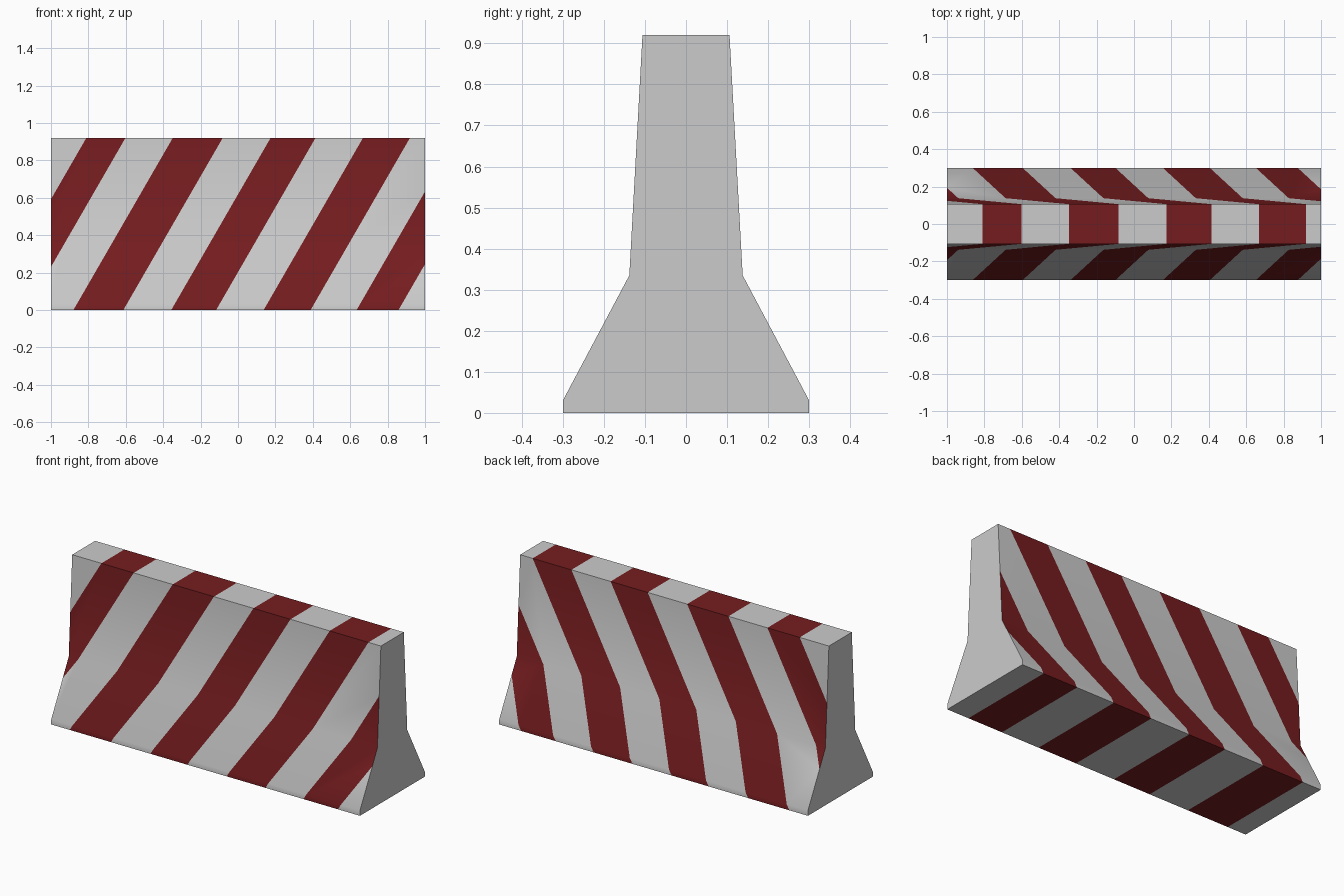
import bpy, bmesh, math
from mathutils import Vector

if "Cube" in bpy.data.objects:
    bpy.data.objects.remove(bpy.data.objects["Cube"])

SLOPE = math.tan(math.radians(30))   # sideways lean of the stripes per unit height
# stripe limits along x at ground level
STRIPES = [(-1.342, -1.133), (-0.88, -0.613), (-0.357, -0.117),
           (0.137, 0.388), (0.634, 0.858)]

# half cross-section of the barrier (y, z), mirrored to make the full outline
half = [(0.30, 0), (0.30, 0.03), (0.138, 0.335), (0.106, 0.92)]
outline = half + [(-y, z) for y, z in reversed(half)]

# barrier body: extrude the outline along x
bm = bmesh.new()
end = bm.faces.new([bm.verts.new((-1, y, z)) for y, z in outline])
ext = bmesh.ops.extrude_face_region(bm, geom=[end], use_keep_orig=True)
verts = [g for g in ext["geom"] if isinstance(g, bmesh.types.BMVert)]
bmesh.ops.translate(bm, verts=verts, vec=(2, 0, 0))

# cut the stripe borders with slanted planes
for pair in STRIPES:
    for x in pair:
        bmesh.ops.bisect_plane(bm, geom=bm.verts[:] + bm.edges[:] + bm.faces[:],
                               plane_co=(x, 0, 0),
                               plane_no=Vector((1, 0, -SLOPE)).normalized())
bmesh.ops.recalc_face_normals(bm, faces=bm.faces[:])

# paint the stripes, leaving the two ends plain
for f in bm.faces:
    c = f.calc_center_median()
    u = c.x - SLOPE * c.z
    if abs(f.normal.x) < 0.5 and any(a < u < b for a, b in STRIPES):
        f.material_index = 1

mesh = bpy.data.meshes.new("barrier")
bm.to_mesh(mesh)
bm.free()
concrete = bpy.data.materials.new("concrete")
red = bpy.data.materials.new("red_paint")
red.diffuse_color = (0.18, 0.012, 0.014, 1)
red.use_nodes = True
red.node_tree.nodes["Principled BSDF"].inputs["Base Color"].default_value = red.diffuse_color
mesh.materials.append(concrete)
mesh.materials.append(red)

barrier = bpy.data.objects.new("barrier", mesh)
bpy.context.collection.objects.link(barrier)
bpy.context.view_layer.objects.active = barrier
barrier.select_set(True)
bpy.ops.object.shade_smooth_by_angle(angle=math.radians(30))
